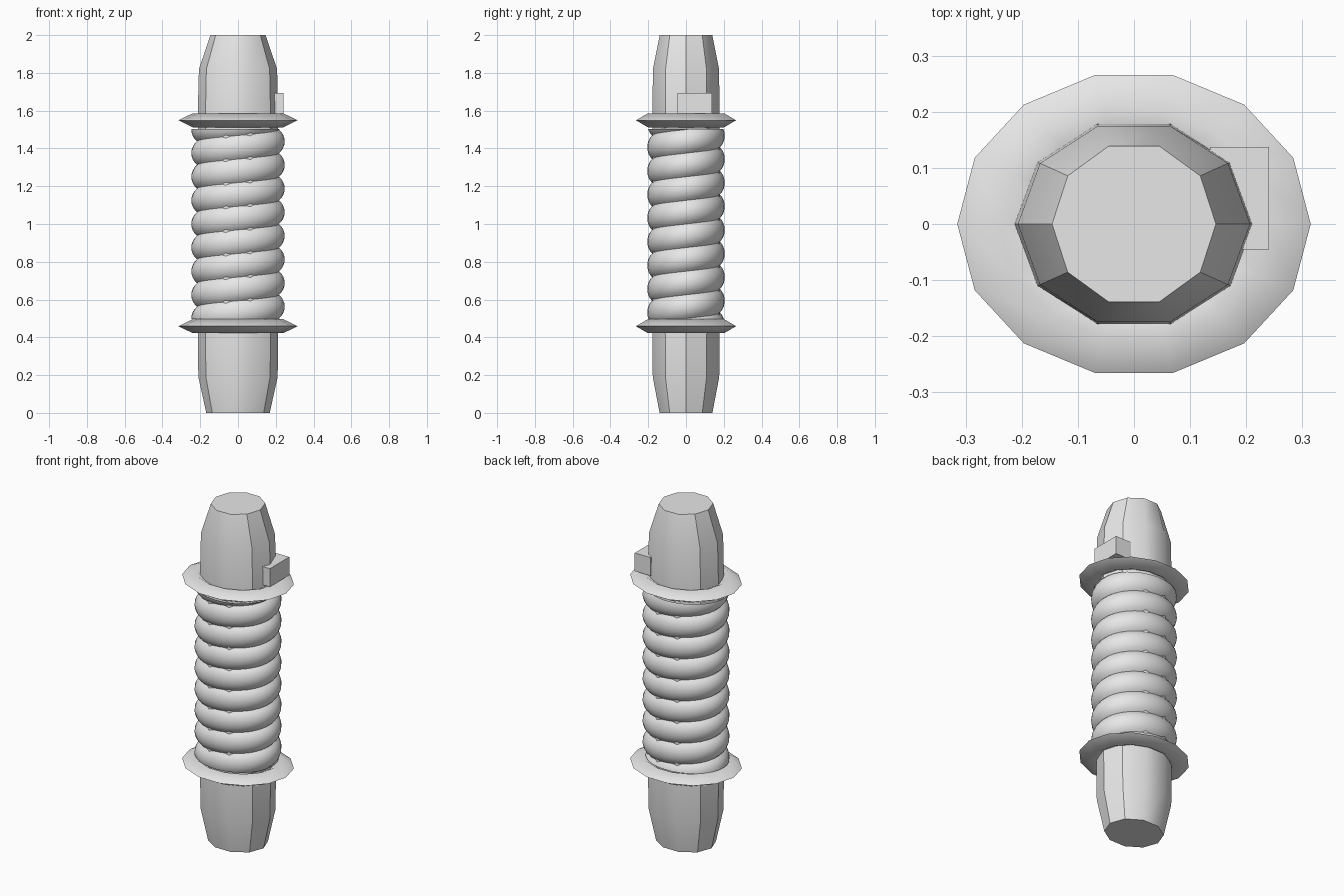
import bpy, bmesh, math

if "Cube" in bpy.data.objects:
    bpy.data.objects.remove(bpy.data.objects["Cube"])

grey = bpy.data.materials.new("light grey")
grey.diffuse_color = (0.8, 0.8, 0.8, 1)
grey.use_nodes = True
grey.node_tree.nodes["Principled BSDF"].inputs["Base Color"].default_value = grey.diffuse_color


def finish(name, bm, angle=None):
    bmesh.ops.recalc_face_normals(bm, faces=bm.faces)
    mesh = bpy.data.meshes.new(name)
    bm.to_mesh(mesh)
    bm.free()
    obj = bpy.data.objects.new(name, mesh)
    bpy.context.collection.objects.link(obj)
    mesh.materials.append(grey)
    if angle:
        bpy.ops.object.select_all(action='DESELECT')
        obj.select_set(True)
        bpy.context.view_layer.objects.active = obj
        bpy.ops.object.shade_smooth_by_angle(angle=math.radians(angle))
    return obj


def loft(bm, rings, sides, closed=False):
    """Stack elliptical rings given as (radius x, radius y, height)."""
    loops = []
    for rx, ry, z in rings:
        loops.append([bm.verts.new((rx * math.cos(a), ry * math.sin(a), z))
                      for a in (2 * math.pi * i / sides for i in range(sides))])
    pairs = list(zip(loops, loops[1:]))
    if closed:
        pairs.append((loops[-1], loops[0]))
    else:
        bm.faces.new(loops[0][::-1])
        bm.faces.new(loops[-1])
    for lo, hi in pairs:
        for i in range(sides):
            j = (i + 1) % sides
            bm.faces.new((lo[i], lo[j], hi[j], hi[i]))


# Ten-sided core, tapered at both ends
bm = bmesh.new()
loft(bm, [(0.168, 0.147, 0), (0.21, 0.185, 0.19), (0.213, 0.187, 0.43),
          (0.213, 0.187, 1.58), (0.207, 0.184, 1.82), (0.146, 0.146, 2)], 10)
finish("core", bm, 35)

# Two sharp-rimmed collars with a diamond cross-section
for name, z in (("lower_collar", 0.459), ("upper_collar", 1.549)):
    bm = bmesh.new()
    loft(bm, [(0.24, 0.207, z - 0.037), (0.315, 0.272, z),
              (0.24, 0.207, z + 0.037), (0.165, 0.142, z)], 14, closed=True)
    finish(name, bm, 60)

# Coil: an arc swept up a right-handed helix, trimmed level at both ends
PITCH, STEPS, TURNS, ARC = 0.125, 32, 11, 8
TUBE, OUTER, SQUASH = 0.08, 0.247, 0.83
half = math.asin(PITCH / 2 / TUBE)
bm = bmesh.new()
rows = []
for i in range(STEPS * TURNS + 1):
    a = math.pi + 2 * math.pi * i / STEPS
    z = 0.5 - PITCH + PITCH * i / STEPS
    row = []
    for j in range(ARC + 1):
        t = half * (2 * j / ARC - 1)
        r = OUTER - TUBE + TUBE * math.cos(t)
        row.append(bm.verts.new((r * math.cos(a), SQUASH * r * math.sin(a),
                                 z + TUBE * math.sin(t))))
    rows.append(row)
for a, b in zip(rows, rows[1:]):
    for j in range(ARC):
        bm.faces.new((a[j], b[j], b[j + 1], a[j + 1]))
bmesh.ops.remove_doubles(bm, verts=bm.verts, dist=0.0005)
for z, up in ((0.498, -1), (1.502, 1)):
    bmesh.ops.bisect_plane(bm, geom=bm.verts[:] + bm.edges[:] + bm.faces[:],
                           plane_co=(0, 0, z), plane_no=(0, 0, up), clear_outer=True)
finish("coil", bm, 50)

# Small block on the right side above the upper collar
bm = bmesh.new()
bmesh.ops.create_cube(bm, size=1)
for v in bm.verts:
    v.co = (0.188 + v.co.x * 0.105, 0.046 + v.co.y * 0.182, 1.64 + v.co.z * 0.108)
finish("side_block", bm)
